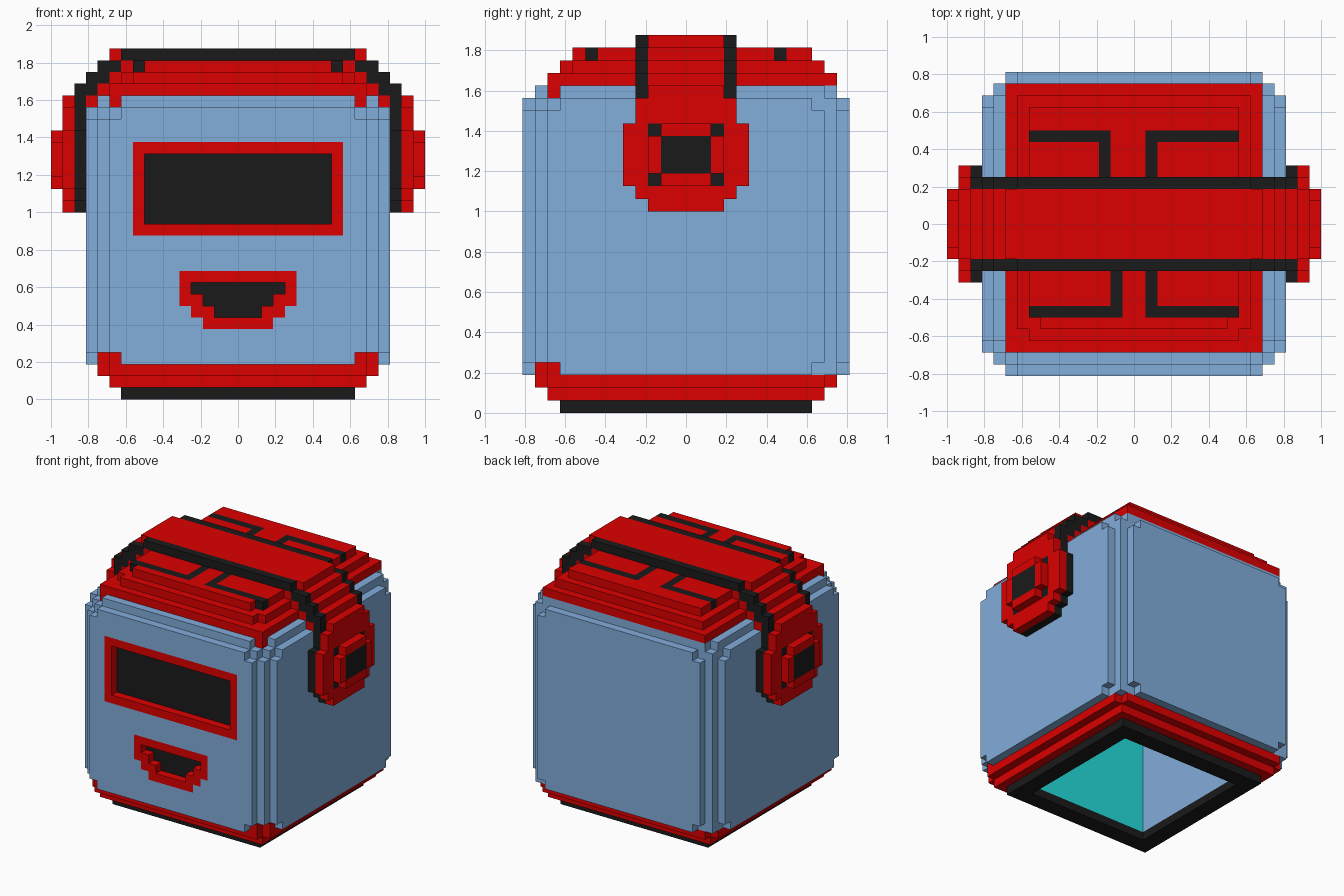
import bpy, bmesh
from mathutils import Vector

old = bpy.data.objects.get("Cube")
if old:
    bpy.data.objects.remove(old, do_unlink=True)

U = 1 / 16  # edge length of one block


def linear(c):
    c /= 255
    return c / 12.92 if c <= 0.04045 else ((c + 0.055) / 1.055) ** 2.4


def material(name, rgb):
    m = bpy.data.materials.new(name)
    m.use_nodes = True
    col = [linear(c) for c in rgb] + [1]
    m.diffuse_color = col
    bsdf = m.node_tree.nodes["Principled BSDF"]
    bsdf.inputs["Base Color"].default_value = col
    bsdf.inputs["Roughness"].default_value = 0.8
    return m


BLUE, RED, DARK, TEAL = range(4)
mats = [material("light_blue", (130, 173, 219)), material("red", (220, 0, 0)),
        material("charcoal", (26, 26, 26)), material("teal", (36, 221, 221))]

cells = {}  # block position -> (part, colour)


def fill(part, col, x, y, z, mirror=False):
    """Fill a block range; part None carves it away. mirror repeats it on -x."""
    for i in range(*x):
        for j in range(*y):
            for k in range(*z):
                for p in ((i, j, k), (-1 - i, j, k)) if mirror else ((i, j, k),):
                    if part:
                        cells[p] = (part, col)
                    else:
                        cells.pop(p, None)


def both(part, col, x, y, z):
    fill(part, col, x, y, z, True)


# Base: stepped rim under the shell, with clipped corners on the widest step
fill("base_rim", DARK, (-10, 10), (-10, 10), (0, 1))
fill("base_trim", RED, (-11, 11), (-11, 11), (1, 2))
fill("base_trim", RED, (-12, 12), (-12, 12), (2, 3))
for y in ((-12, -11), (11, 12)):
    both(None, 0, (11, 12), y, (2, 3))

# Shell: core block with a raised plate on each side, corners notched
fill("shell", BLUE, (-12, 12), (-12, 12), (3, 26))
both("shell", RED, (10, 12), (-12, -10), (3, 4))
both(None, 0, (10, 12), (-12, -10), (25, 26))
both("shell", RED, (10, 11), (-11, -10), (25, 26))
for y, z in (((-12, -11), (3, 4)), ((-12, -11), (24, 25)), ((11, 12), (25, 26))):
    both(None, 0, (11, 12), y, z)
for y in ((-13, -12), (12, 13)):
    fill("shell", BLUE, (-11, 11), y, (3, 25))
    for z in ((3, 4), (24, 25)):
        both(None, 0, (10, 11), y, z)
both("shell", BLUE, (12, 13), (-11, 11), (3, 25))
for y in ((-11, -10), (10, 11)):
    for z in ((3, 4), (24, 25)):
        both(None, 0, (12, 13), y, z)

# Roof: three shrinking steps
fill("roof", RED, (-11, 11), (-11, 12), (26, 27))
fill("roof", RED, (-10, 10), (-9, 11), (27, 28))
fill("roof", RED, (-9, 9), (-10, -9), (27, 28))
fill("roof", RED, (-9, 9), (-8, 10), (28, 29))
fill("roof", RED, (-8, 8), (-9, -8), (28, 29))

# Roof lines: four L-shaped stripes
for x, y, stem_x, stem_y in (
        ((-9, -2), (7, 8), (-3, -2), (4, 7)), ((1, 9), (7, 8), (1, 2), (4, 7)),
        ((-9, -1), (-8, -7), (-2, -1), (-7, -4)), ((1, 9), (-8, -7), (1, 2), (-7, -4))):
    fill("roof", DARK, x, y, (28, 29))
    fill("roof", DARK, stem_x, stem_y, (28, 29))

# Headband: red strap with dark edges, stepping down each side
for x, z in (((0, 10), (29, 30)), ((10, 12), (28, 29)), ((11, 13), (27, 28)),
             ((12, 14), (26, 27)), ((13, 14), (23, 26))):
    both("headband", DARK, x, (-4, 4), z)
    both("headband", RED, x, (-3, 3), z)
both("headband", RED, (10, 11), (-3, 3), (29, 30))
for n in range(4):
    both("headband", RED, (9 + n, 10 + n), (-4, 4), (28 - n, 29 - n))

# Ear pieces: dark backing, red disc, raised pad with a dark centre
for half, z in ((3, (16, 17)), (4, (17, 18)), (5, (18, 23)), (4, (23, 25))):
    both("ear_pieces", DARK, (13, 14), (-half, half), z)
    both("ear_pieces", RED, (14, 15), (-half, half), z)
both("ear_pieces", RED, (14, 15), (-3, 3), (25, 26))
both("ear_pieces", RED, (15, 16), (-3, 3), (18, 23))
both("ear_pieces", DARK, (15, 16), (-2, 2), (19, 22))
for y in ((-3, -2), (2, 3)):
    for z in ((18, 19), (22, 23)):
        both(None, 0, (15, 16), y, z)
        both("ear_pieces", DARK, (14, 15), y, z)

# Visor and mouth: red frames with sunken dark centres
visor = [(9, (14, 22))], [(8, (15, 21))]
mouth = [(5, (8, 11)), (4, (7, 8)), (3, (6, 7))], [(4, (9, 10)), (3, (8, 9)), (2, (7, 8))]
for name, (frame, hole) in (("visor", visor), ("mouth", mouth)):
    for half, z in frame:
        fill(name, RED, (-half, half), (-13, -12), z)
    for half, z in hole:
        fill(None, 0, (-half, half), (-13, -12), z)
        fill(name, DARK, (-half, half), (-12, -11), z)

# Hollow inside with its lining
fill("lining", BLUE, (-9, 9), (-9, 9), (1, 26))
fill("lining", TEAL, (-8, 8), (-9, -8), (1, 25))
fill(None, 0, (-8, 8), (-8, 8), (0, 25))

# Collect the exposed block sides, grouped by plane
planes = {}
for p, val in cells.items():
    for axis in range(3):
        for side in (0, 1):
            q = list(p)
            q[axis] += 2 * side - 1
            if tuple(q) not in cells:
                a, b = p[(axis + 1) % 3], p[(axis + 2) % 3]
                planes.setdefault((axis, side, p[axis] + side) + val, set()).add((a, b))

# Merge each plane into large rectangles and build the meshes
meshes = {}
for (axis, side, level, part, col), todo in planes.items():
    if part not in meshes:
        meshes[part] = bmesh.new()
    bm = meshes[part]
    for a, b in sorted(todo):
        if (a, b) not in todo:
            continue
        a1, b1 = a + 1, b + 1
        while (a, b1) in todo:
            b1 += 1
        while all((a1, j) in todo for j in range(b, b1)):
            a1 += 1
        todo -= {(i, j) for i in range(a, a1) for j in range(b, b1)}
        verts = []
        for s, t in ((a, b), (a1, b), (a1, b1), (a, b1)):
            co = Vector()
            co[axis], co[(axis + 1) % 3], co[(axis + 2) % 3] = level * U, s * U, t * U
            verts.append(bm.verts.new(co))
        face = bm.faces.new(verts if side else verts[::-1])
        face.material_index = col

for part, bm in meshes.items():
    bmesh.ops.remove_doubles(bm, verts=bm.verts[:], dist=1e-4)
    me = bpy.data.meshes.new(part)
    bm.to_mesh(me)
    bm.free()
    for m in mats:
        me.materials.append(m)
    bpy.context.collection.objects.link(bpy.data.objects.new(part, me))
